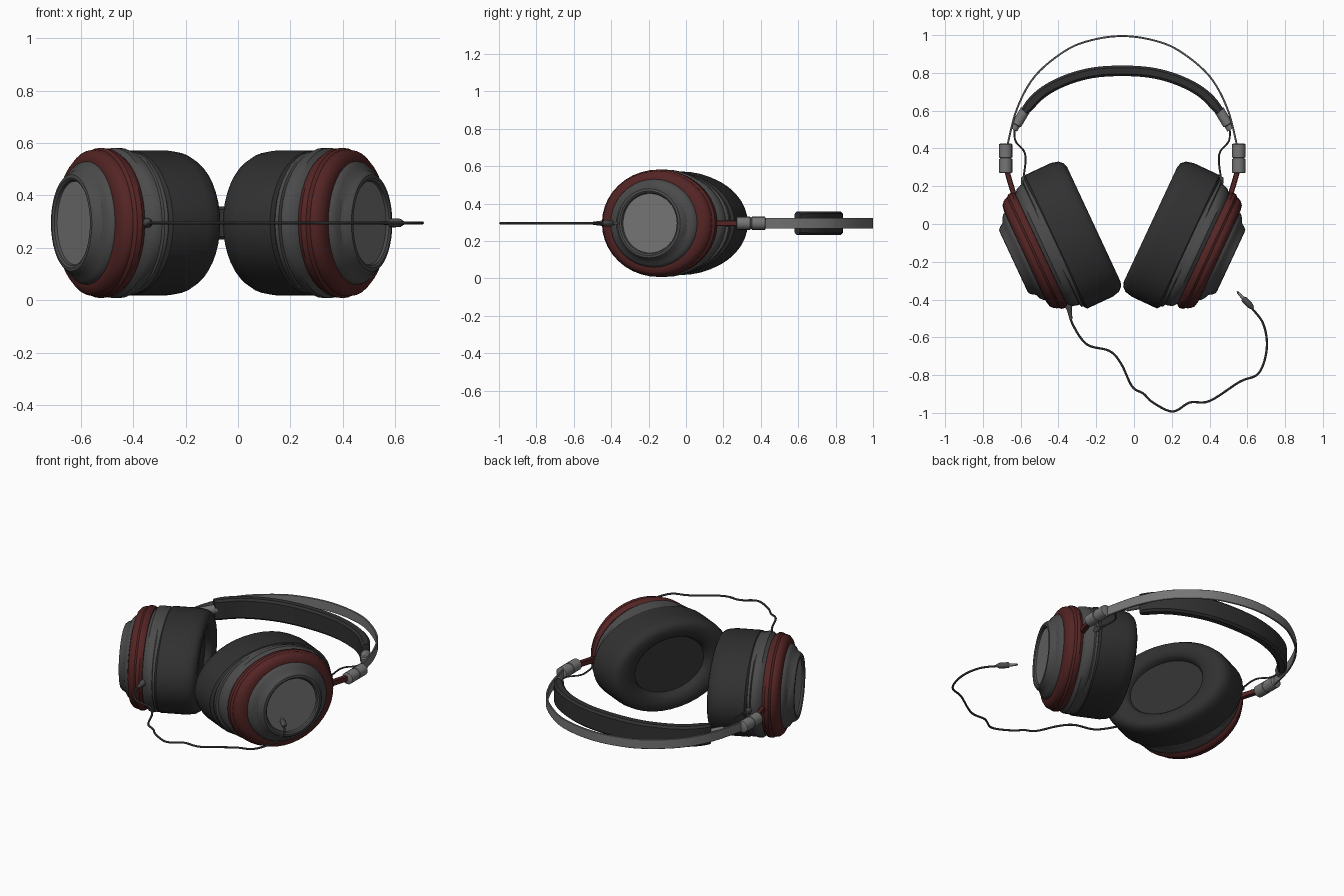
import bpy, bmesh, math
from mathutils import Vector

if "Cube" in bpy.data.objects:
    bpy.data.objects.remove(bpy.data.objects["Cube"])

MID, ZC = -0.0625, 0.295          # mirror line of the headset and its height
TILT = math.radians(25)
CA, SA = math.cos(TILT), math.sin(TILT)


def mat(name, col):
    m = bpy.data.materials.new(name)
    m.diffuse_color = (*col, 1)
    m.use_nodes = True
    m.node_tree.nodes["Principled BSDF"].inputs["Base Color"].default_value = m.diffuse_color
    return m


PAD = mat("dark_padding", (0.03, 0.03, 0.03))
SHELL = mat("charcoal", (0.07, 0.07, 0.07))
RED = mat("dark_red", (0.09, 0.018, 0.018))
METAL = mat("grey_metal", (0.18, 0.18, 0.18))


def finish(name, bm, m, angle=35):
    bmesh.ops.recalc_face_normals(bm, faces=bm.faces)
    me = bpy.data.meshes.new(name)
    bm.to_mesh(me)
    bm.free()
    ob = bpy.data.objects.new(name, me)
    bpy.context.collection.objects.link(ob)
    me.materials.append(m)
    bpy.context.view_layer.objects.active = ob
    bpy.ops.object.select_all(action='DESELECT')
    ob.select_set(True)
    bpy.ops.object.shade_smooth_by_angle(angle=math.radians(angle))
    return ob


def skin(name, rings, m, angle=35):
    """Bridge a list of point rings into a closed solid."""
    bm = bmesh.new()
    vs = [[bm.verts.new(p) for p in r] for r in rings]
    n = len(vs[0])
    for a, b in zip(vs, vs[1:]):
        for i in range(n):
            j = (i + 1) % n
            bm.faces.new((a[i], a[j], b[j], b[i]))
    bm.faces.new(vs[0])
    bm.faces.new(vs[-1])
    return finish(name, bm, m, angle)


def cup_part(name, side, profile, m, n=40):
    """Oval lathe; profile rows are (depth, half length, half height)."""
    rings = []
    for u, rv, rz in profile:
        ring = []
        for i in range(n):
            t = 2 * math.pi * i / n
            v = 0.036 + rv * math.cos(t)
            x = CA * u + SA * v - MID
            ring.append((side * x + MID, -SA * u + CA * v, ZC + rz * math.sin(t)))
        rings.append(ring)
    skin(name, rings, m)


def smooth(pts, k=6):
    """Catmull-Rom sampling of a 2D path."""
    p = [Vector(q) for q in pts]
    p = [2 * p[0] - p[1]] + p + [2 * p[-1] - p[-2]]
    out = []
    for a, b, c, d in zip(p, p[1:], p[2:], p[3:]):
        for i in range(k):
            t = i / k
            out.append(0.5 * (2 * b + (c - a) * t + (2 * a - 5 * b + 4 * c - d) * t * t
                              + (3 * b - a - 3 * c + d) * t ** 3))
    return out + [p[-2]]


def sweep(name, path, section, m, angle=35):
    """Sweep a (sideways, up) section along a horizontal path; section(i) per point."""
    rings = []
    for i, p in enumerate(path):
        t = (path[min(i + 1, len(path) - 1)] - path[max(i - 1, 0)]).normalized()
        nrm = Vector((-t.y, t.x))
        rings.append([(p.x + nrm.x * s, p.y + nrm.y * s, ZC + z) for s, z in section(i)])
    skin(name, rings, m, angle)


def circle(r, n=12):
    return [(r * math.cos(2 * math.pi * i / n), r * math.sin(2 * math.pi * i / n)) for i in range(n)]


def box(w, h, c):
    return [(w - c, -h), (w, -h + c), (w, h - c), (w - c, h),
            (c - w, h), (-w, h - c), (-w, c - h), (c - w, -h)]


def rod(name, a, b, rows, m, n=16):
    """Turned rod from a to b; rows are (fraction, radius)."""
    a, b = Vector(a), Vector(b)
    sweep(name, [a.lerp(b, f) for f, r in rows], lambda i: circle(rows[i][1], n), m)


def turned(name, a, b, rows, m, n=16):
    """Like rod, but allows rows at equal fractions for square steps."""
    a, b = Vector(a), Vector(b)
    t = (b - a).normalized()
    rings = []
    for f, r in rows:
        p = a.lerp(b, f)
        rings.append([(p.x - t.y * s, p.y + t.x * s, ZC + z) for s, z in circle(r, n)])
    skin(name, rings, m)


def w(side, x, y):
    return (side * x + MID, y)


for side, tag in ((-1, "left"), (1, "right")):
    # ear cup layers, from the ear outwards
    cup_part(tag + "_ear_pad", side, [
        (0.13, 0.225, 0.165), (0.105, 0.232, 0.172), (0.09, 0.25, 0.185), (0.08, 0.29, 0.21),
        (0.08, 0.335, 0.24), (0.088, 0.36, 0.257), (0.11, 0.38, 0.27), (0.15, 0.39, 0.277),
        (0.30, 0.39, 0.277), (0.312, 0.375, 0.268)], PAD)
    cup_part(tag + "_cup_shell", side, [
        (0.30, 0.36, 0.26), (0.305, 0.372, 0.274), (0.325, 0.368, 0.28), (0.33, 0.353, 0.28),
        (0.345, 0.352, 0.287), (0.37, 0.342, 0.287), (0.385, 0.325, 0.272), (0.40, 0.31, 0.265)], SHELL)
    cup_part(tag + "_red_ring", side, [
        (0.385, 0.30, 0.262), (0.39, 0.328, 0.275), (0.405, 0.337, 0.285), (0.425, 0.334, 0.287),
        (0.437, 0.322, 0.28), (0.443, 0.322, 0.281), (0.46, 0.313, 0.278), (0.476, 0.295, 0.262),
        (0.482, 0.265, 0.24)], RED)
    cup_part(tag + "_outer_cap", side, [
        (0.47, 0.258, 0.238), (0.49, 0.252, 0.234), (0.505, 0.235, 0.222), (0.515, 0.21, 0.205),
        (0.535, 0.197, 0.195), (0.547, 0.185, 0.185), (0.549, 0.172, 0.172), (0.543, 0.163, 0.163),
        (0.53, 0.158, 0.158)], SHELL)
    cup_part(tag + "_cap_disc", side, [(0.52, 0.159, 0.159), (0.533, 0.159, 0.159)], METAL)

    # band clamp, red arm and inner connector
    turned(tag + "_band_clamp", w(side, 0.617, 0.27), w(side, 0.617, 0.425), [
        (0, 0.03), (0.02, 0.035), (0.47, 0.035), (0.48, 0.031), (0.52, 0.031),
        (0.53, 0.035), (0.98, 0.035), (1, 0.03)], METAL)
    sweep(tag + "_red_arm", smooth([w(side, 0.61, 0.28), w(side, 0.59, 0.21), w(side, 0.565, 0.13)], 3),
          lambda i: box(0.014, 0.016, 0.004), RED)
    turned(tag + "_pad_connector", w(side, 0.512, 0.605), w(side, 0.575, 0.50), [
        (0, 0.02), (0, 0.027), (0.75, 0.027), (0.78, 0.021), (1, 0.021)], METAL)

    # thin lead between connector and cup
    sweep(tag + "_lead", smooth([w(side, 0.57, 0.51), w(side, 0.565, 0.44), w(side, 0.52, 0.385),
                                 w(side, 0.512, 0.33), w(side, 0.525, 0.23)]),
          lambda i: circle(0.005, 8), SHELL)
    turned(tag + "_lead_socket", w(side, 0.525, 0.25), w(side, 0.50, 0.17),
           [(0, 0.012), (0.3, 0.02), (1, 0.02)], SHELL)


def mirrored(half):
    return [w(-1, x, y) for x, y in half[:0:-1]] + [w(1, x, y) for x, y in half]


# outer spring band
sweep("spring_band", smooth(mirrored([(0, 0.995), (0.16, 0.974), (0.30, 0.918), (0.46, 0.785),
                                      (0.557, 0.61), (0.612, 0.40)])),
      lambda i: box(0.005, 0.029, 0.002), METAL)

# padded head strap, tapered slightly at both ends
strap = smooth(mirrored([(0, 0.811), (0.14, 0.803), (0.26, 0.775), (0.37, 0.728),
                         (0.45, 0.672), (0.518, 0.595)]), 4)


def strap_section(i):
    e = min(i, len(strap) - 1 - i)
    k = (0.75, 0.92, 1)[min(e, 2)]
    return box(0.028 * k, 0.063 * (0.9 + 0.1 * k), 0.012)


sweep("head_strap", strap, strap_section, PAD)

# audio cable with strain relief and plug
sweep("cable", smooth([(-0.35, -0.44), (-0.325, -0.53), (-0.25, -0.637), (-0.13, -0.672),
                       (-0.068, -0.74), (-0.01, -0.86), (0.05, -0.898), (0.1, -0.945),
                       (0.205, -0.993), (0.295, -0.945), (0.4, -0.937), (0.56, -0.835),
                       (0.66, -0.79), (0.703, -0.66), (0.685, -0.53), (0.62, -0.44)]),
      lambda i: circle(0.006, 8), SHELL)
rod("strain_relief", (-0.352, -0.40), (-0.333, -0.505),
    [(0, 0.018), (0.4, 0.018), (0.5, 0.014), (1, 0.007)], SHELL)
turned("plug_body", (0.63, -0.447), (0.578, -0.393),
       [(0, 0.008), (0.25, 0.016), (0.9, 0.017), (1, 0.012)], SHELL)
turned("plug_pin", (0.58, -0.395), (0.545, -0.357),
       [(0, 0.009), (0.7, 0.007), (0.78, 0.005), (0.85, 0.007), (1, 0.002)], METAL)
